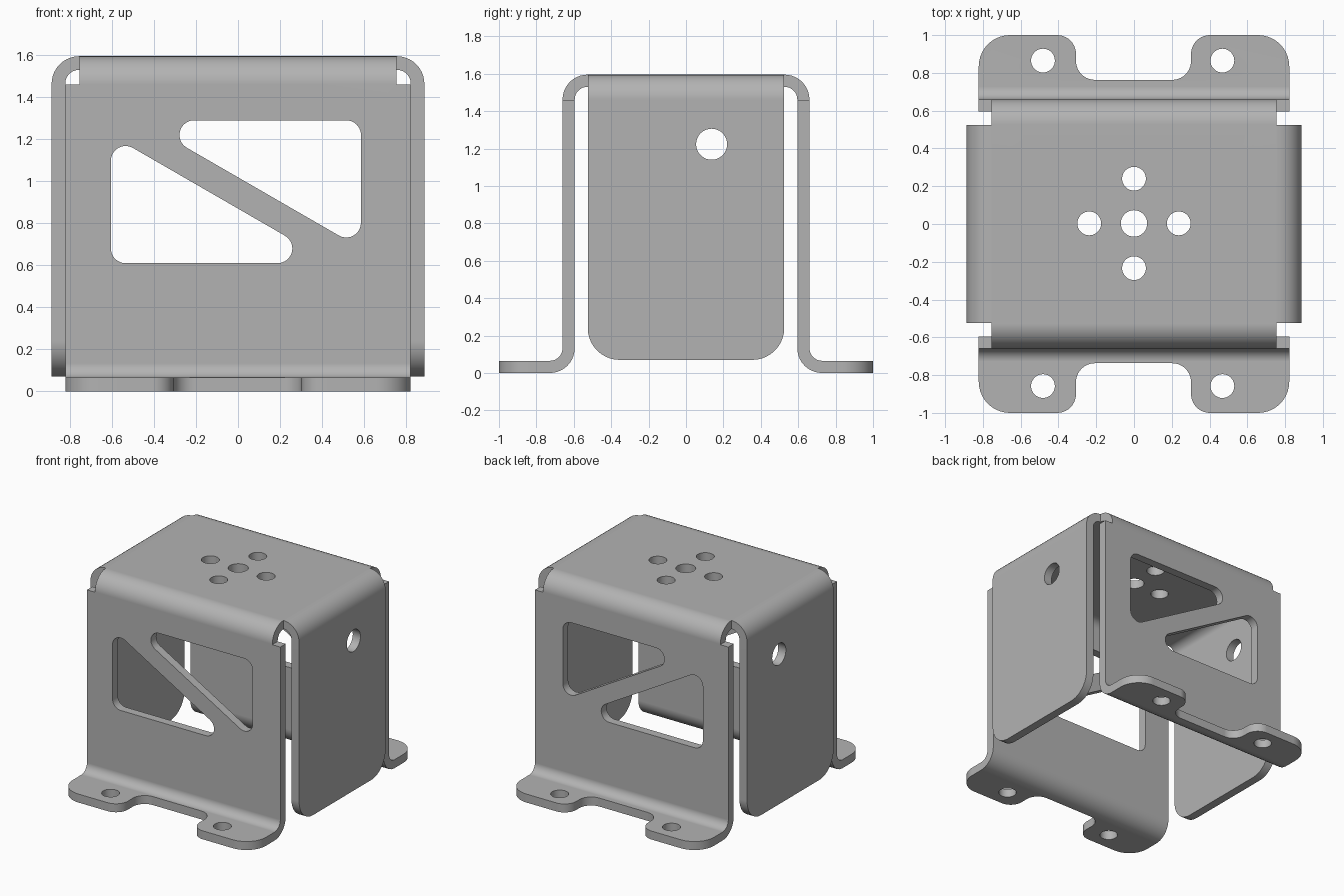
import bpy, bmesh, math
from mathutils import Vector

cube = bpy.data.objects.get("Cube")
if cube:
    bpy.data.objects.remove(cube, do_unlink=True)

T = 0.065                      # sheet thickness
R_OUT, R_IN = 0.133, 0.068     # bend radii
TOP = 1.595
WALL_Y, WALL_X, FLAP_X = 0.66, 0.822, 0.887
BEND_X, FLAP_Y = 0.754, 0.525  # corner relief position, flap half width

steel = bpy.data.materials.new("grey_steel")
steel.use_nodes = True
grey = (0.45, 0.45, 0.45, 1)
steel.diffuse_color = grey
steel.node_tree.nodes["Principled BSDF"].inputs["Base Color"].default_value = grey


def rounded(corners, steps=10):
    """Closed outline from (u, v, radius) corners with filleted corners."""
    out = []
    n = len(corners)
    for i, (u, v, r) in enumerate(corners):
        p = Vector((u, v))
        if r == 0:
            out.append(p)
            continue
        a = (Vector(corners[i - 1][:2]) - p).normalized()
        b = (Vector(corners[(i + 1) % n][:2]) - p).normalized()
        half = a.angle(b) / 2
        centre = p + (a + b).normalized() * (r / math.sin(half))
        start = p + a * (r / math.tan(half)) - centre
        end = p + b * (r / math.tan(half)) - centre
        sweep = start.angle_signed(end)
        for k in range(steps + 1):
            t = k / steps
            d = (start * math.sin((1 - t) * sweep) + end * math.sin(t * sweep)) / math.sin(sweep)
            out.append(centre + d)
    return out


def circle(u, v, r, count=36):
    return [Vector((u + r * math.cos(k * math.tau / count),
                    v + r * math.sin(k * math.tau / count))) for k in range(count)]


def prism(name, axis, lo, hi, *outlines):
    """Extrude outlines along an axis into one object."""
    place = {"x": lambda p, t: (t, p.x, p.y),
             "y": lambda p, t: (p.x, t, p.y),
             "z": lambda p, t: (p.x, p.y, t)}[axis]
    bm = bmesh.new()
    for outline in outlines:
        a = [bm.verts.new(place(p, lo)) for p in outline]
        b = [bm.verts.new(place(p, hi)) for p in outline]
        bm.faces.new(a)
        bm.faces.new(b)
        for i in range(len(a)):
            bm.faces.new((a[i - 1], a[i], b[i], b[i - 1]))
    bmesh.ops.recalc_face_normals(bm, faces=bm.faces)
    mesh = bpy.data.meshes.new(name)
    bm.to_mesh(mesh)
    bm.free()
    ob = bpy.data.objects.new(name, mesh)
    bpy.context.collection.objects.link(ob)
    return ob


def activate(ob):
    bpy.ops.object.select_all(action="DESELECT")
    ob.select_set(True)
    bpy.context.view_layer.objects.active = ob


def cut(ob, tool, operation="DIFFERENCE"):
    mod = ob.modifiers.new("cut", "BOOLEAN")
    mod.object, mod.operation, mod.solver = tool, operation, "EXACT"
    activate(ob)
    bpy.ops.object.modifier_apply(modifier=mod.name)
    bpy.data.objects.remove(tool, do_unlink=True)


def finish(ob):
    ob.data.materials.clear()
    ob.data.materials.append(steel)
    activate(ob)
    bpy.ops.object.shade_smooth_by_angle(angle=math.radians(30))
    mod = ob.modifiers.new("even_shading", "WEIGHTED_NORMAL")
    mod.keep_sharp = True


# Folded channel: foot flanges, front and back walls, top plate
right_half = [(1.1, T, 0), (WALL_Y, T, R_IN), (WALL_Y, TOP, R_OUT)]
inner_half = [(WALL_Y - T, TOP - T, R_IN), (WALL_Y - T, 0, R_OUT), (1.1, 0, 0)]


def flip(pts):
    return [(-u, v, r) for u, v, r in reversed(pts)]


channel = prism("folded_channel", "x", -0.95, 0.95,
                rounded(right_half + flip(right_half) + flip(inner_half) + inner_half))

# Plan outline trims the sheet width and shapes the mounting ears
ears = [(WALL_X, -1, 0.165), (WALL_X, 1, 0.165),
        (0.302, 1, 0.1), (0.302, 0.763, 0.1), (-0.307, 0.763, 0.1), (-0.307, 1, 0.1),
        (-WALL_X, 1, 0.165), (-WALL_X, -1, 0.165),
        (-0.307, -1, 0.1), (-0.307, -0.737, 0.1), (0.302, -0.737, 0.1), (0.302, -1, 0.1)]
cut(channel, prism("plan_trim", "z", -0.2, 1.8, rounded(ears)), "INTERSECT")

# Corner reliefs at the upper bends
for s in (-1, 1):
    relief = [Vector((s * BEND_X, 1.46)), Vector((s, 1.46)), Vector((s, 1.8)), Vector((s * BEND_X, 1.8))]
    cut(channel, prism("relief_cutter", "y", -0.9, 0.9, relief))

# Two triangular windows through both walls
upper = rounded([(-0.47, 1.29, 0.07), (0.585, 0.681, 0.07), (0.585, 1.29, 0.07)])
lower = rounded([(-0.605, 0.61, 0.07), (0.45, 0.61, 0.07), (-0.605, 1.219, 0.07)])
cut(channel, prism("window_cutter", "y", -0.9, 0.9, upper, lower))

# Holes in the top plate and the ears
top_holes = [circle(0, 0.003, 0.07)]
top_holes += [circle(u, v + 0.003, 0.063) for u, v in ((0.237, 0), (-0.237, 0), (0, 0.237), (0, -0.237))]
cut(channel, prism("top_hole_cutter", "z", 1.4, 1.8, *top_holes))
ear_holes = [circle(u, v, 0.063) for u in (-0.482, 0.468) for v in (-0.858, 0.865)]
cut(channel, prism("ear_hole_cutter", "z", -0.2, 0.3, *ear_holes))
finish(channel)

# Side flaps bent down from the top plate
for name, s in (("left_flap", 1), ("right_flap", -1)):
    section = [(BEND_X, TOP, 0), (FLAP_X, TOP, R_OUT - 0.001), (FLAP_X, -0.1, 0),
               (FLAP_X - T, -0.1, 0), (FLAP_X - T, TOP - T, R_IN - 0.002), (BEND_X, TOP - T, 0)]
    flap = prism(name, "y", -0.7, 0.7, rounded([(s * u, v, r) for u, v, r in section]))
    shape = rounded([(-FLAP_Y, 0.07, 0.17), (FLAP_Y, 0.07, 0.17), (FLAP_Y, 1.8, 0), (-FLAP_Y, 1.8, 0)])
    cut(flap, prism("flap_trim", "x", -1.2, 1.2, shape), "INTERSECT")
    cut(flap, prism("flap_hole_cutter", "x", -1.2, 1.2, circle(0.137, 1.223, 0.083)))
    finish(flap)
